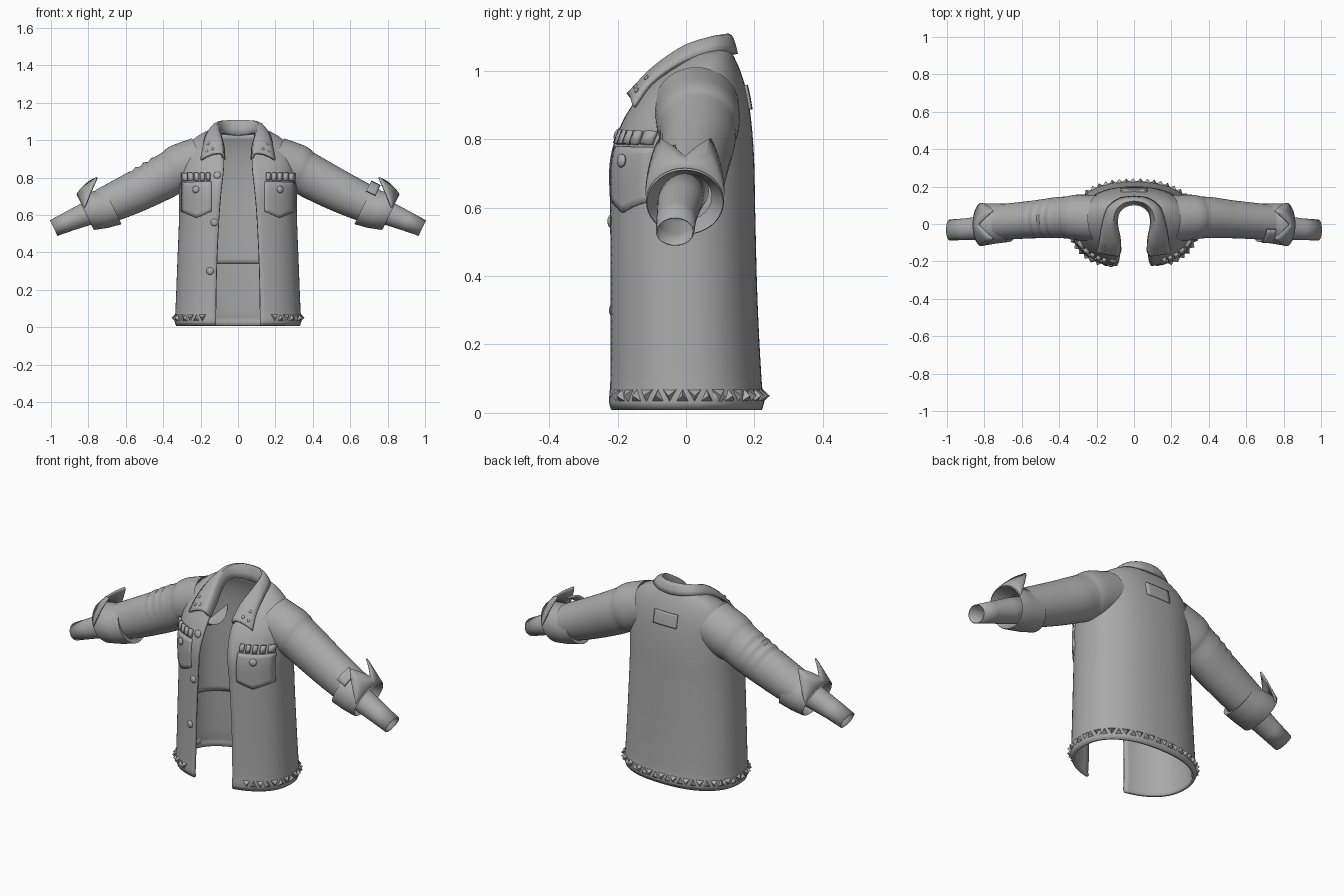
import bpy, bmesh, math
from mathutils import Vector, Matrix

if "Cube" in bpy.data.objects:
    bpy.data.objects.remove(bpy.data.objects["Cube"])

cloth = bpy.data.materials.new("grey cloth")
cloth.diffuse_color = (0.40, 0.40, 0.40, 1)
cloth.use_nodes = True
cloth.node_tree.nodes["Principled BSDF"].inputs["Base Color"].default_value = cloth.diffuse_color


def finish(bm, name, thick=0.0, angle=35):
    bmesh.ops.recalc_face_normals(bm, faces=bm.faces)
    me = bpy.data.meshes.new(name)
    bm.to_mesh(me)
    bm.free()
    ob = bpy.data.objects.new(name, me)
    bpy.context.collection.objects.link(ob)
    me.materials.append(cloth)
    if thick:
        mod = ob.modifiers.new("thickness", 'SOLIDIFY')
        mod.thickness, mod.offset = thick, 0
    bpy.ops.object.select_all(action='DESELECT')
    ob.select_set(True)
    bpy.context.view_layer.objects.active = ob
    bpy.ops.object.shade_smooth_by_angle(angle=math.radians(angle))
    return ob


def loft(name, rows, closed=False, thick=0.0, angle=35):
    bm = bmesh.new()
    vs = [[bm.verts.new(p) for p in r] for r in rows]
    n = len(rows[0])
    for a, b in zip(vs, vs[1:]):
        for i in range(n if closed else n - 1):
            j = (i + 1) % n
            bm.faces.new((a[i], a[j], b[j], b[i]))
    return finish(bm, name, thick, angle)


def spline(keys, t):
    """Smooth interpolation of rows (t, values...)."""
    k = len(keys) - 2
    for i in range(len(keys) - 1):
        if t <= keys[i + 1][0]:
            k = i
            break
    a, b = keys[k], keys[k + 1]
    p, q = keys[max(k - 1, 0)], keys[min(k + 2, len(keys) - 1)]
    h = b[0] - a[0]
    u = min(max((t - a[0]) / h, 0), 1)
    out = []
    for c in range(1, len(a)):
        m0 = (b[c] - p[c]) / (b[0] - p[0]) * h
        m1 = (q[c] - a[c]) / (q[0] - a[0]) * h
        out.append((2*u**3 - 3*u*u + 1)*a[c] + (u**3 - 2*u*u + u)*m0
                   + (3*u*u - 2*u**3)*b[c] + (u**3 - u*u)*m1)
    return out


# torso: height, half width, front y, back y, half opening
BODY = [(0.01, .325, -.222, .215, .118), (.03, .332, -.228, .222, .118),
        (.08, .328, -.224, .215, .118), (.33, .318, -.222, .202, .113),
        (.60, .308, -.222, .195, .100), (.74, .308, -.220, .192, .088),
        (.85, .300, -.182, .184, .076), (.93, .282, -.128, .172, .075),
        (.99, .245, -.070, .155, .085), (1.03, .190, -.010, .138, .095),
        (1.06, .125, .030, .122, .100)]
P = 2.3


def ring_point(z, phi, inset=0.0):
    w, f, b, g = spline(BODY, z)
    w, d, c = w - inset, (b - f) / 2 - inset, (b + f) / 2
    s, k = math.sin(phi), math.cos(phi)
    return Vector((math.copysign(abs(s)**(2/P), s) * w,
                   c - math.copysign(abs(k)**(2/P), k) * d, z))


def body_rows(z0, z1, n, inset=0.0, extra=0.0):
    rows = []
    for i in range(n + 1):
        z = z0 + (z1 - z0) * i / n
        w, f, b, g = spline(BODY, z)
        p0 = math.asin(min(.97, ((g + extra) / (w - inset))**(P/2)))
        rows.append([ring_point(z, p0 + (2*math.pi - 2*p0) * j / 72, inset) for j in range(73)])
    return rows


loft("torso", body_rows(.01, 1.06, 48), thick=.014)
loft("lining", body_rows(.34, 1.03, 28, .02, .012), thick=.008)


def on_body(x, z, lift=0.0, back=False):
    """Point and outward normal of the torso front or back."""
    def raw(x, z):
        w, f, b, g = spline(BODY, z)
        k = max(0, 1 - min(1, abs(x) / w)**P)**(1/P)
        return Vector((x, (b + f)/2 + (1 if back else -1) * (b - f)/2 * k, z))
    e = .004
    n = (raw(x + e, z) - raw(x - e, z)).cross(raw(x, z + e) - raw(x, z - e)).normalized()
    if back:
        n = -n
    return raw(x, z) + n * lift, n


def patch(name, x0, x1, z0, z1, point=0.0, lift=.008, thick=.012, back=False, n=8):
    """Cloth patch following the torso, optionally with a pointed lower edge."""
    rows = []
    for i in range(n + 1):
        r = []
        for j in range(n + 1):
            u = j / n
            low = z0 + point * abs(2*u - 1)
            r.append(on_body(x0 + (x1 - x0)*u, low + (z1 - low)*i/n, lift, back)[0])
        rows.append(r)
    return loft(name, rows, thick=thick)


def oriented(p, n):
    return Matrix.Translation(p) @ n.to_track_quat('Z', 'Y').to_matrix().to_4x4()


def button(name, p, n, r=.02):
    bm = bmesh.new()
    bmesh.ops.create_uvsphere(bm, u_segments=16, v_segments=8, radius=r,
                              matrix=oriented(p, n) @ Matrix.Diagonal((1, 1, .55, 1)))
    finish(bm, name)


# chest pockets with a row of loops above, and front buttons
for s, side in ((-1, "right"), (1, "left")):
    xs = sorted((s * .14, s * .293))
    patch(side + "_pocket", *xs, .585, .775, point=.035)
    for i in range(5):
        x = xs[0] + .008 + i * .03
        patch(f"{side}_pocket_loop_{i}", x, x + .02, .782, .82, lift=.012, thick=.02, n=2)
    button(side + "_pocket_button", *on_body(s * .217, .735, .017))
for i, (x, z) in enumerate(((-.11, .81), (-.125, .56), (-.148, .30))):
    button(f"front_button_{i}", *on_body(x, z, .008))
patch("back_label", -.07, .07, .885, .955, lift=.009, back=True)

# hem studs: pyramids pointing out, alternately tall and low
bm = bmesh.new()
w, f, b, g = spline(BODY, .05)
dense = [ring_point(.05, .45 + (2*math.pi - .9) * i / 600) for i in range(601)]
run, step, flip = 0.0, .034, 1
for i in range(1, 600):
    run += (dense[i] - dense[i-1]).length
    if run >= step:
        run, flip = 0.0, -flip
        t = dense[i+1] - dense[i-1]
        n = Vector((t.y, -t.x, 0)).normalized()
        if n.dot(dense[i]) < 0:
            n = -n
        u = t.normalized()
        c = dense[i] + n * .004
        base = [bm.verts.new(c + u*.02 + Vector((0, 0, -.018*flip))),
                bm.verts.new(c - u*.02 + Vector((0, 0, -.018*flip))),
                bm.verts.new(c + Vector((0, 0, .02*flip)))]
        tip = bm.verts.new(c + n * .021)
        bm.faces.new(base)
        for k in range(3):
            bm.faces.new((base[k], base[(k+1) % 3], tip))
finish(bm, "hem_studs", angle=10)
for s in (-1, 1):
    p = ring_point(.048, s * 1.95)
    button("hem_button", p, Vector((s, .25, 0)).normalized(), .022)

# collar: stand, fold and outer leaf, as rails from the front tip to the back
LEAF = [(0, .198, -.152, .895), (1, .185, -.100, .965), (2, .168, -.010, 1.025),
        (3, .138, .085, 1.055), (4, .075, .133, 1.052), (5, 0, .145, 1.048)]
FOLD = [(0, .085, -.170, .930), (1, .092, -.095, 1.005), (2, .110, -.005, 1.068),
        (3, .098, .070, 1.094), (4, .055, .112, 1.102), (5, 0, .124, 1.104)]
STAND = [(0, .074, -.145, .895), (1, .078, -.075, .960), (2, .092, .005, 1.020),
         (3, .082, .062, 1.035), (4, .046, .096, 1.030), (5, 0, .108, 1.025)]


def rail(keys):
    half = [Vector(spline(keys, i / 6)) for i in range(31)]
    return half + [Vector((-p.x, p.y, p.z)) for p in reversed(half[:-1])]


stand, fold, leaf = rail(STAND), rail(FOLD), rail(LEAF)
rows = [[a.lerp(b, t) for a, b in zip(stand, fold)] for t in (0, .5, .85)]
rows.append([p + Vector((0, 0, .001)) + (l - p) * .05 for p, l in zip(fold, leaf)])
rows += [[a.lerp(b, t) + Vector((0, 0, .012 * math.sin(math.pi * t))) for a, b in zip(fold, leaf)]
         for t in (.2, .45, .75, 1)]
loft("collar", rows, thick=.014, angle=50)
for s in (-1, 1):
    for k, (i, t) in enumerate(((2, .75), (2, .45), (5, .72))):
        p = fold[i].lerp(leaf[i], t) + Vector((0, -.006, .015))
        button("collar_stud", Vector((s * p.x, p.y, p.z)), Vector((s * .3, -.7, .6)), .008)

# sleeves: x, centre z, centre y, radius across, radius front to back
SLEEVE = [(.19, .895, .030, .128, .125), (.30, .853, .035, .130, .122),
          (.335, .836, .035, .126, .118), (.35, .828, .035, .120, .113),
          (.42, .790, .034, .117, .109), (.52, .738, .026, .112, .102),
          (.62, .690, .018, .106, .098), (.72, .645, .010, .098, .095)]
D, N = Vector((.9, 0, -.436)), Vector((.436, 0, .9))
SEG = 40


def tube_ring(x, z, y, rn, ry, s, ripple=0.0):
    out = []
    for i in range(SEG):
        a = 2 * math.pi * i / SEG
        k = 1 + ripple * max(0, math.cos(a))
        p = Vector((x, y, z)) + N * rn * k * math.cos(a) + Vector((0, ry * k * math.sin(a), 0))
        out.append(Vector((s * p.x, p.y, p.z)))
    return out


for s, side in ((-1, "right"), (1, "left")):
    rows = []
    for i in range(55):
        x = .19 + .53 * i / 54
        # cloth wrinkles below the shoulder of one sleeve
        rip = .04 * math.sin((x - .40) / .13 * 6 * math.pi) if s < 0 and .40 < x < .53 else 0
        rows.append(tube_ring(x, *spline(SLEEVE, x), s, rip))
    loft(side + "_sleeve", rows, closed=True)
    # thin wrist tube, open at the end
    loft(side + "_wrist", [tube_ring(x, z, y, a, b, s) for x, z, y, a, b in
         ((.70, .65, -.005, .072, .070), (.80, .61, -.020, .062, .062),
          (.90, .568, -.028, .052, .056), (.985, .53, -.032, .044, .054))],
         closed=True, thick=.004)
    # rolled cuff with two raised points split by a notch
    rows = [tube_ring(.672, .647, .008, .088, .088, s), tube_ring(.668, .645, .006, .104, .102, s),
            tube_ring(.74, .628, .002, .107, .107, s), tube_ring(.812, .618, -.003, .108, .114, s),
            tube_ring(.818, .616, -.003, .104, .111, s), tube_ring(.80, .62, -.003, .095, .100, s),
            tube_ring(.74, .632, .0, .075, .075, s)]
    loft(side + "_cuff", rows, closed=True, angle=50)
    flap = [[], [], []]
    for i in range(33):
        a = math.radians(-80 + 5 * i)
        deg = abs(math.degrees(a))
        h = .3 + .7 * deg / 36 if deg < 36 else max(0, 1 - (deg - 36) / 44)
        rad = N * math.cos(a) + Vector((0, math.sin(a), 0))
        rim = Vector((.812, -.003, .618)) + N * .108 * math.cos(a) + Vector((0, .114*math.sin(a), 0))
        for r, t in zip(flap, (0, .5, 1)):
            p = rim - D * .135 * h * t + (N * .040 + rad * .014) * h * t
            r.append(Vector((s * p.x, p.y, p.z)))
    loft(side + "_cuff_points", flap, thick=.008, angle=40)

# small tab sewn on the front of the left sleeve, just above the cuff
rows = []
for i in range(5):
    c = Vector((.69, .006, .668)) + D * (.055 * i / 4 - .03)
    rows.append([c + N * .116 * math.cos(a) + Vector((0, -.116 * math.sin(a), 0))
                 for a in [math.radians(18 + 9 * j) for j in range(6)]])
loft("sleeve_tab", rows, thick=.01)
